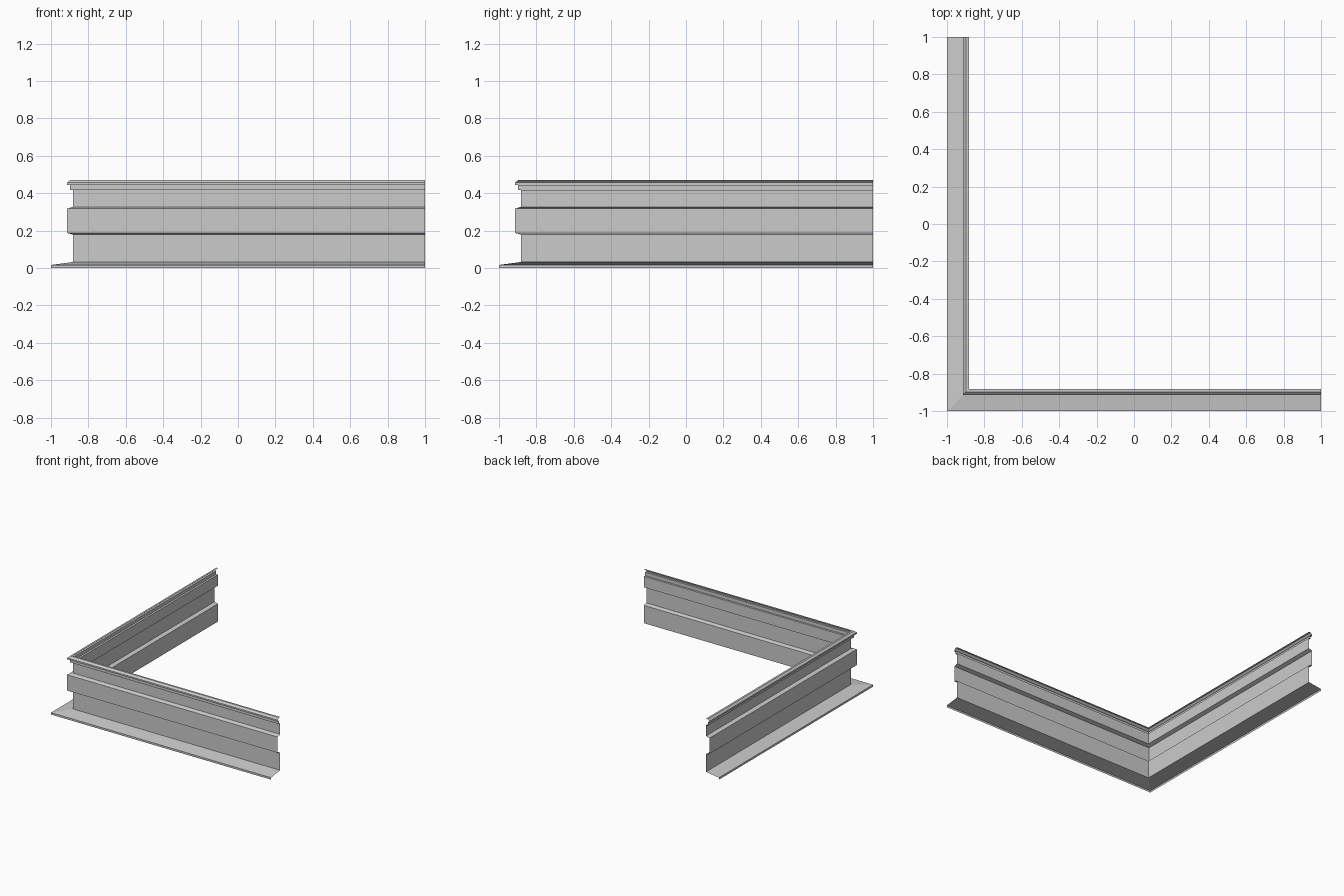
import bpy
import bmesh

cube = bpy.data.objects.get("Cube")
if cube:
    bpy.data.objects.remove(cube, do_unlink=True)

# Single grey finish
grey = bpy.data.materials.new("light grey")
grey.use_nodes = True
colour = (0.6, 0.6, 0.6, 1)
grey.diffuse_color = colour
grey.node_tree.nodes["Principled BSDF"].inputs["Base Color"].default_value = colour

# Moulding cross-section: (inset from the outer edge, height)
PROFILE = [
    (0, 0), (0, 0.016), (0.118, 0.032),            # foot flange
    (0.118, 0.178), (0.087, 0.187),                # wall and raised band
    (0.087, 0.317), (0.118, 0.327),
    (0.118, 0.417), (0.102, 0.417),                # stepped cap
    (0.102, 0.444), (0.087, 0.444), (0.087, 0.456),
    (0.102, 0.47), (0.118, 0.47),
]


def sweep_corner(name, profile):
    """Sweep an open profile along two legs with a mitred corner."""
    bm = bmesh.new()
    rows = []
    for inset, z in profile:
        e = inset - 1
        rows.append([bm.verts.new(p) for p in ((1, e, z), (e, e, z), (e, 1, z))])
    for low, high in zip(rows, rows[1:]):
        for i in range(2):
            bm.faces.new((low[i], high[i], high[i + 1], low[i + 1]))
    mesh = bpy.data.meshes.new(name)
    bm.to_mesh(mesh)
    bm.free()
    mesh.materials.append(grey)
    obj = bpy.data.objects.new(name, mesh)
    bpy.context.collection.objects.link(obj)
    return obj


sweep_corner("corner_moulding", PROFILE)
